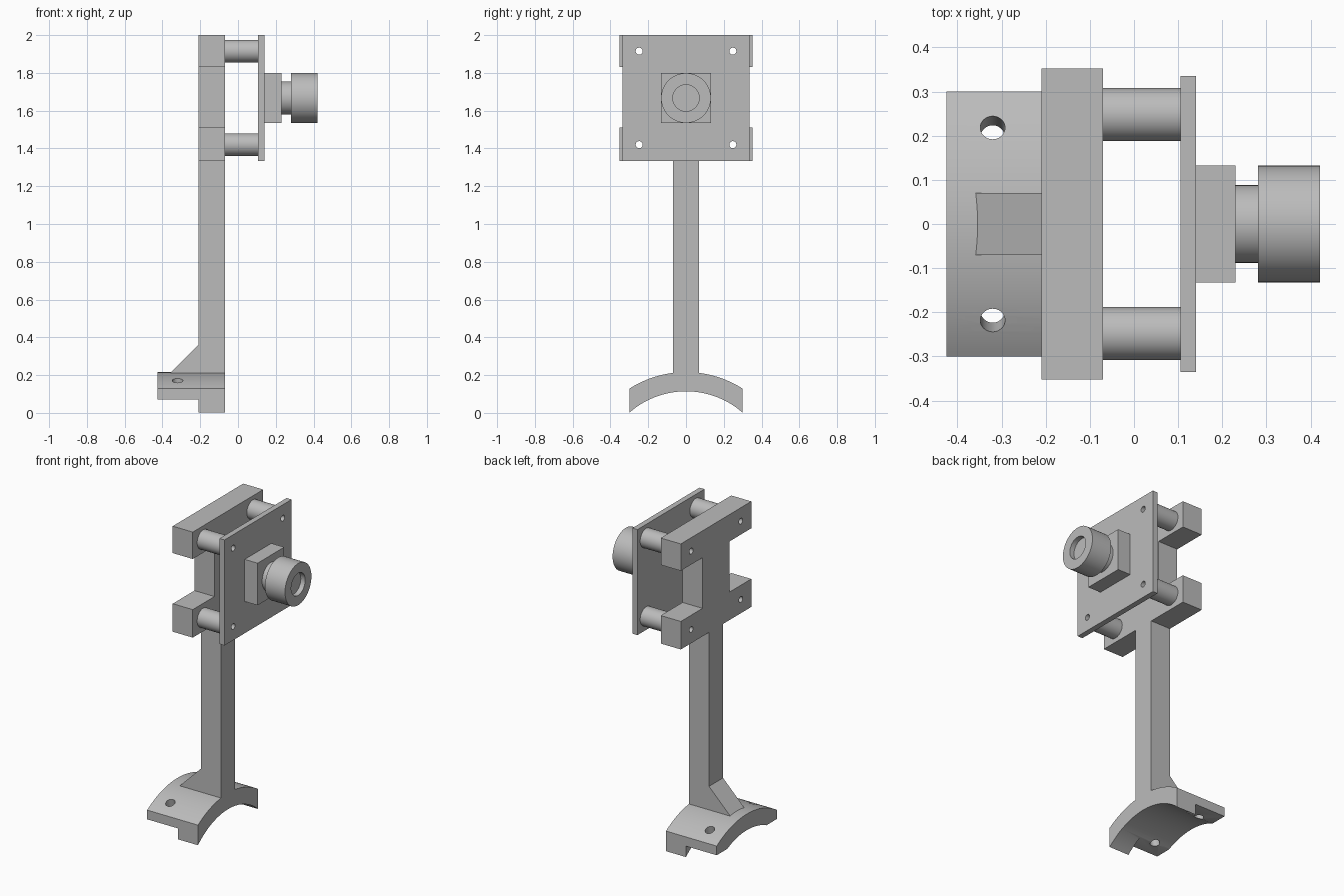
import bpy, bmesh, math
from mathutils import Matrix, Vector

if "Cube" in bpy.data.objects:
    bpy.data.objects.remove(bpy.data.objects["Cube"], do_unlink=True)

grey = bpy.data.materials.new("plain_grey")
grey.use_nodes = True
grey.diffuse_color = (0.5, 0.5, 0.5, 1)
grey.node_tree.nodes["Principled BSDF"].inputs["Base Color"].default_value = (0.5, 0.5, 0.5, 1)


def finish(name, bm):
    bmesh.ops.recalc_face_normals(bm, faces=bm.faces)
    mesh = bpy.data.meshes.new(name)
    bm.to_mesh(mesh)
    bm.free()
    mesh.materials.append(grey)
    obj = bpy.data.objects.new(name, mesh)
    bpy.context.collection.objects.link(obj)
    return obj


def prism(name, points, direction):
    """Extrude a closed outline along a direction."""
    bm = bmesh.new()
    face = bm.faces.new([bm.verts.new(p) for p in points])
    new = bmesh.ops.extrude_face_region(bm, geom=[face])["geom"]
    bmesh.ops.translate(bm, vec=direction,
                        verts=[v for v in new if isinstance(v, bmesh.types.BMVert)])
    return finish(name, bm)


def box(name, x, y, z):
    outline = [(x[0], y[0], z[0]), (x[0], y[1], z[0]), (x[0], y[1], z[1]), (x[0], y[0], z[1])]
    return prism(name, outline, (x[1] - x[0], 0, 0))


def cylinder(name, centre, axis, radius, length):
    bm = bmesh.new()
    turn = Vector((0, 0, 1)).rotation_difference(Vector(axis)).to_matrix().to_4x4()
    bmesh.ops.create_cone(bm, cap_ends=True, segments=48, radius1=radius, radius2=radius,
                          depth=length, matrix=Matrix.Translation(centre) @ turn)
    return finish(name, bm)


def cut(obj, cutters):
    for c in cutters:
        mod = obj.modifiers.new("cut", 'BOOLEAN')
        mod.operation, mod.solver, mod.object = 'DIFFERENCE', 'EXACT', c
    bpy.context.view_layer.update()
    graph = bpy.context.evaluated_depsgraph_get()
    mesh = bpy.data.meshes.new_from_object(obj.evaluated_get(graph))
    obj.modifiers.clear()
    obj.data = mesh


def remove(objs):
    for o in objs:
        bpy.data.objects.remove(o, do_unlink=True)


BACK, FRONT = -0.21, -0.07
parts = []

# H-shaped bracket head
half = [(0.135, 1.51), (0.352, 1.51), (0.352, 1.333)]
right = half[::-1] + [(0.135, 1.83), (0.352, 1.83), (0.352, 2.0)]
right = [right[i] for i in (0, 1, 2, 3, 4, 5)]
outline = right + [(-y, z) for y, z in reversed(right)]
bracket = prism("bracket_head", [(BACK, y, z) for y, z in outline], (FRONT - BACK, 0, 0))

# Carrier plate and four spacers, all drilled through
plate = box("carrier_plate", (0.105, 0.14), (-0.335, 0.335), (1.333, 2.0))
spots = [(y, z) for y in (-0.248, 0.248) for z in (1.42, 1.915)]
drills = [cylinder("drill", (0, y, z), (1, 0, 0), 0.0185, 1) for y, z in spots]
spacers = [cylinder("spacer", (0.0175, y, z), (1, 0, 0), 0.06, 0.175) for y, z in spots]
cut(bracket, drills)
cut(plate, drills)
for spacer, drill in zip(spacers, drills):
    cut(spacer, [drill])
remove(drills)
parts += [bracket, plate] + spacers

# Camera block, neck and recessed lens barrel
LENS_Z = 1.667
parts.append(box("camera_block", (0.14, 0.23), (-0.133, 0.133), (LENS_Z - 0.133, LENS_Z + 0.133)))
parts.append(cylinder("lens_neck", (0.255, 0, LENS_Z), (1, 0, 0), 0.088, 0.06))
barrel = cylinder("lens_barrel", (0.351, 0, LENS_Z), (1, 0, 0), 0.132, 0.14)
bore = cylinder("bore", (0.44, 0, LENS_Z), (1, 0, 0), 0.07, 0.1)
cut(barrel, [bore])
remove([bore])
parts.append(barrel)

# Stem and rear gusset
parts.append(box("stem", (BACK, FRONT), (-0.07, 0.07), (0.16, 1.34)))
parts.append(prism("gusset", [(BACK, -0.07, 0.36), (-0.38, -0.07, 0.19), (BACK, -0.07, 0.19)],
                   (0, 0.14, 0)))

# Arched foot with a trimmed rear underside and two slanted holes
CENTRE_Z, WIDTH, STEPS = -0.34, 0.3, 32


def arc(radius):
    ys = [-WIDTH + 2 * WIDTH * i / STEPS for i in range(STEPS + 1)]
    return [(-0.425, y, CENTRE_Z + math.sqrt(radius ** 2 - y ** 2)) for y in ys]


foot = prism("arched_foot", arc(0.556) + arc(0.4542)[::-1], (0.425 + FRONT, 0, 0))
tilt = math.radians(13)
cutters = [box("trim", (-0.6, BACK), (-0.5, 0.5), (-0.2, 0.07))]
for side in (-1, 1):
    cutters.append(cylinder("foot_drill", (-0.32, side * 0.219, 0.175),
                            (0, side * math.sin(tilt), math.cos(tilt)), 0.028, 0.5))
cut(foot, cutters)
remove(cutters)
parts.append(foot)

# Smooth round surfaces, keep hard edges
bpy.ops.object.select_all(action='DESELECT')
for p in parts:
    p.select_set(True)
bpy.context.view_layer.objects.active = parts[0]
bpy.ops.object.shade_smooth_by_angle(angle=math.radians(30))
